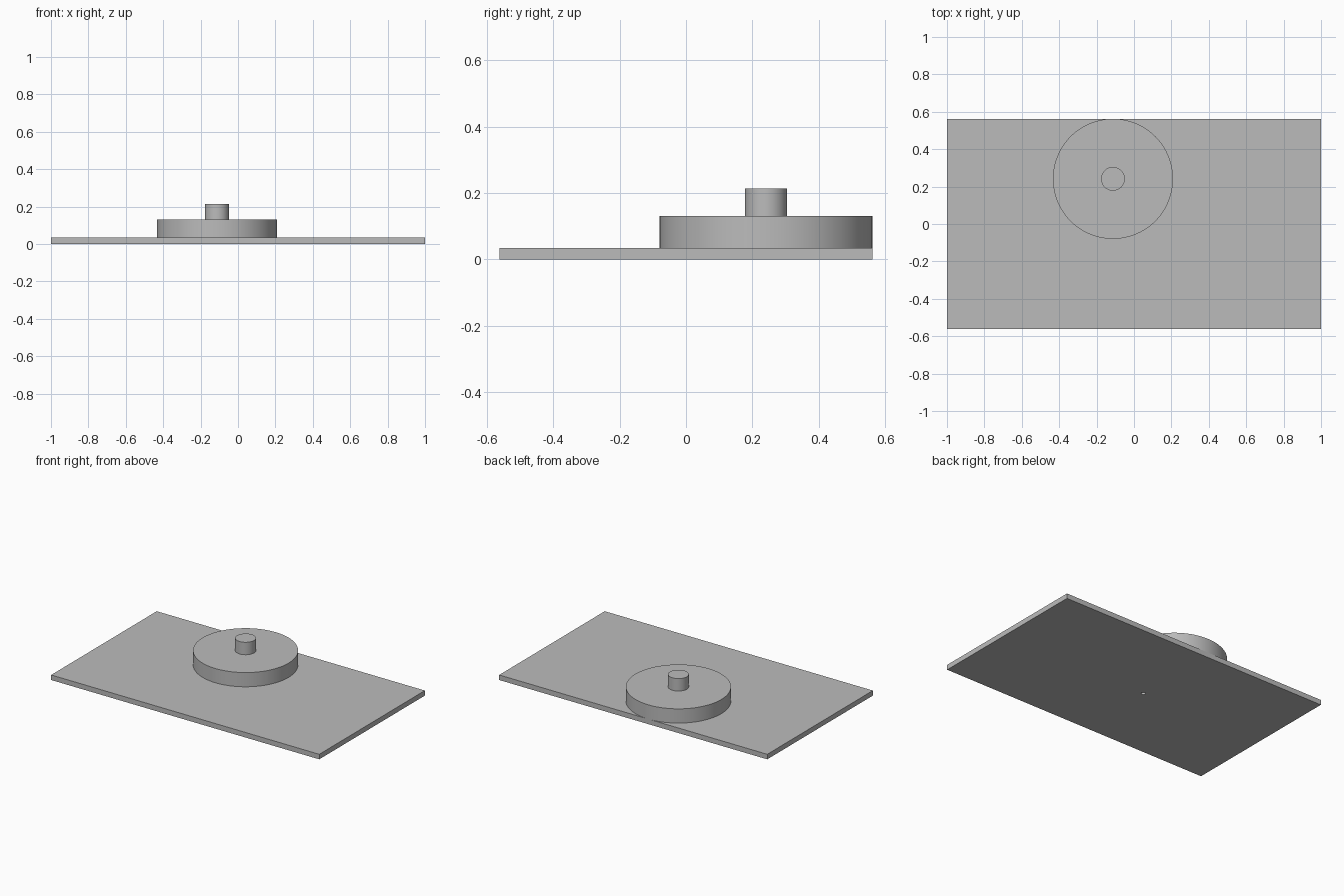
import bpy
import math

cube = bpy.data.objects.get("Cube")
if cube:
    bpy.data.objects.remove(cube, do_unlink=True)

# Single plain grey finish
grey = bpy.data.materials.new("plain grey")
grey.use_nodes = True
colour = (0.5, 0.5, 0.5, 1)
grey.diffuse_color = colour
grey.node_tree.nodes["Principled BSDF"].inputs["Base Color"].default_value = colour

PLATE_TOP, DISC_TOP, PIN_TOP = 0.034, 0.13, 0.214
HALF_DEPTH = 0.5625
DISC_RADIUS = 0.321
AXIS = (-0.1125, HALF_DEPTH - DISC_RADIUS)


def cylinder(name, centre, radius, bottom, top, sides=96):
    bpy.ops.mesh.primitive_cylinder_add(
        vertices=sides, radius=radius, depth=top - bottom,
        location=(*centre, (bottom + top) / 2))
    obj = bpy.context.object
    obj.name = name
    obj.data.materials.append(grey)
    bpy.ops.object.shade_smooth_by_angle(angle=math.radians(30))
    return obj


# Thin base plate
bpy.ops.mesh.primitive_cube_add(size=1, location=(0, 0, PLATE_TOP / 2))
plate = bpy.context.object
plate.name = "base_plate"
plate.scale = (2, 2 * HALF_DEPTH, PLATE_TOP)
bpy.ops.object.transform_apply(location=False, rotation=False)
plate.data.materials.append(grey)

# Small hole drilled through the plate beneath the disc
drill = cylinder("hole_cutter", (-0.09, -0.02), 0.013, -0.05, PLATE_TOP + 0.05, 32)
drill.hide_render = True
cut = plate.modifiers.new("drilled hole", "BOOLEAN")
cut.operation = "DIFFERENCE"
cut.object = drill
bpy.context.view_layer.objects.active = plate
bpy.ops.object.modifier_apply(modifier=cut.name)
bpy.data.objects.remove(drill, do_unlink=True)

# Wide disc flush with the back edge, and the pin on its axis
cylinder("disc", AXIS, DISC_RADIUS, PLATE_TOP, DISC_TOP)
cylinder("centre_pin", AXIS, 0.0635, DISC_TOP, PIN_TOP, 64)
